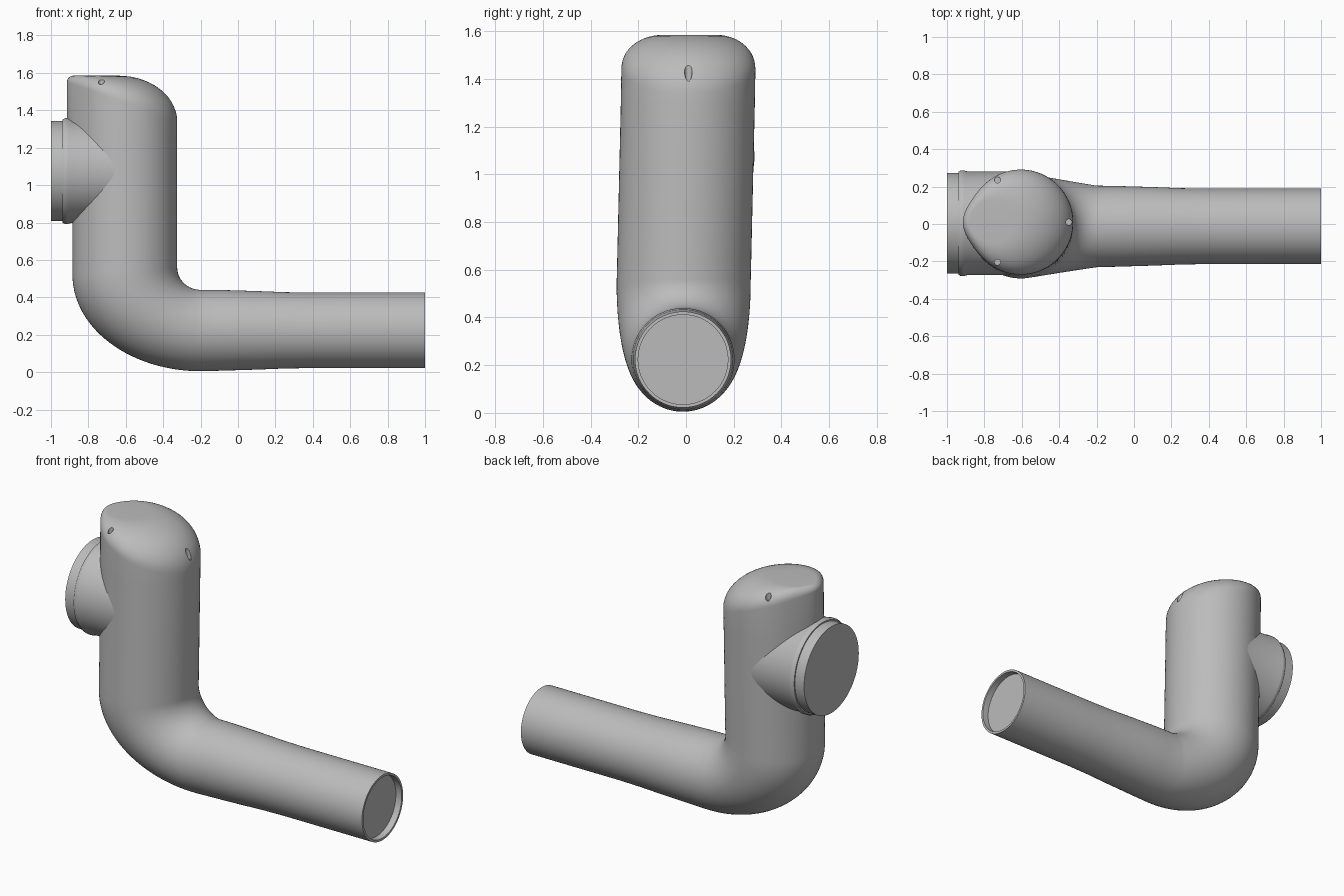
import bpy, bmesh, math
from math import sin, cos, pi, radians
from mathutils import Vector

old = bpy.data.objects.get("Cube")
if old:
    bpy.data.objects.remove(old, do_unlink=True)

SEG = 96
grey = bpy.data.materials.new("plain_grey")
grey.use_nodes = True
grey.diffuse_color = (0.5, 0.5, 0.5, 1)
grey.node_tree.nodes["Principled BSDF"].inputs["Base Color"].default_value = (0.5, 0.5, 0.5, 1)


def ring(a, b, width, y):
    """Ellipse whose in-plane diameter runs from a to b (x, z), with half width along y."""
    a, b = Vector((a[0], y, a[1])), Vector((b[0], y, b[1]))
    mid, half = (a + b) / 2, (b - a) / 2
    side = Vector((0, width, 0))
    return [mid + half * cos(2 * pi * i / SEG) + side * sin(2 * pi * i / SEG) for i in range(SEG)]


def skin(name, rings):
    """Bridge successive rings and close both ends."""
    bm = bmesh.new()
    loops = [[bm.verts.new(p) for p in r] for r in rings]
    for lo, hi in zip(loops, loops[1:]):
        for i in range(SEG):
            j = (i + 1) % SEG
            bm.faces.new((lo[i], lo[j], hi[j], hi[i]))
    bm.faces.new(loops[0])
    bm.faces.new(loops[-1])
    bmesh.ops.recalc_face_normals(bm, faces=bm.faces[:])
    mesh = bpy.data.meshes.new(name)
    bm.to_mesh(mesh)
    bm.free()
    ob = bpy.data.objects.new(name, mesh)
    bpy.context.collection.objects.link(ob)
    mesh.materials.append(grey)
    return ob


def activate(ob):
    bpy.ops.object.select_all(action='DESELECT')
    ob.select_set(True)
    bpy.context.view_layer.objects.active = ob


def column_ring(z, nose):
    """Upright tube section; nose is the bulge towards -x."""
    y = 0.01 + (z - 1.4) * 0.023
    pts = ring((-0.885, z), (-0.325, z), 0.281, y)
    for i, p in enumerate(pts):
        p.x -= nose * max(0, -cos(2 * pi * i / SEG)) ** 12
    return pts


rings = []

# Domed cap: slanted rim blending into a small flat oval on top
TOP = 1.585
rim = column_ring(1.4, 0.03)
for p in rim:
    p.z = 1.34 + (-0.325 - p.x) * 0.356
flat = ring((-0.88, TOP), (-0.64, TOP), 0.112, 0.015)
STEPS = 14
for k in range(STEPS + 1):
    t = pi / 2 * (1 - k / STEPS)
    rings.append([Vector((f.x + (r.x - f.x) * cos(t),
                          f.y + (r.y - f.y) * cos(t),
                          r.z + (TOP - r.z) * sin(t))) for r, f in zip(rim, flat)])

# Upright tube
rings += [column_ring(1.3, 0.03), column_ring(0.85, 0.0), column_ring(0.62, 0.0)]

# Elbow: wide outer sweep and tight inner sweep
BEND = 28
for k in range(BEND + 1):
    t = pi / 2 * k / BEND
    outer = (-0.2 - 0.685 * cos(t), 0.52 - 0.515 * sin(t))
    inner = (-0.2 - 0.125 * cos(t), 0.56 - 0.12 * sin(t))
    blend = sin(t / 2) ** 2 * 2
    rings.append(ring(outer, inner, 0.281 - 0.063 * blend, -0.01 - 0.003 * blend))

# Level tube, thin lip and recessed end
for x, r in [(-0.1, 0.216), (0.1, 0.21), (0.25, 0.204), (0.4, 0.2015),
             (1.0, 0.2015), (1.0, 0.188), (0.96, 0.188)]:
    rings.append(ring((x, 0.2235 - r), (x, 0.2235 + r), r, -0.0125))
body = skin("bent_tube", rings)

# Screw holes drilled into the cap
for i, (x, y, z) in enumerate([(-0.73, 0.235, 1.53), (-0.73, -0.205, 1.53), (-0.348, 0.01, 1.4)]):
    bpy.ops.mesh.primitive_cylinder_add(vertices=20, radius=0.016, depth=0.4,
                                        location=(x, y, z + 0.185))
    drill = bpy.context.object
    drill.name = "screw_hole_cutter"
    drill.data.materials.append(grey)
    cut = body.modifiers.new("screw_hole", 'BOOLEAN')
    cut.operation, cut.object, cut.solver = 'DIFFERENCE', drill, 'EXACT'
    activate(body)
    bpy.ops.object.modifier_apply(modifier=cut.name)
    bpy.data.objects.remove(drill, do_unlink=True)

# Side port with a stepped end collar
port = skin("side_port", [ring((x, 1.075 - r), (x, 1.075 + r), r, 0.004) for x, r in
                          [(-0.615, 0.277), (-0.89, 0.277), (-0.91, 0.283), (-0.925, 0.283),
                           (-0.938, 0.276), (-0.938, 0.268), (-1.0, 0.268)]])

for ob in (body, port):
    activate(ob)
    bpy.ops.object.shade_smooth_by_angle(angle=radians(32))
